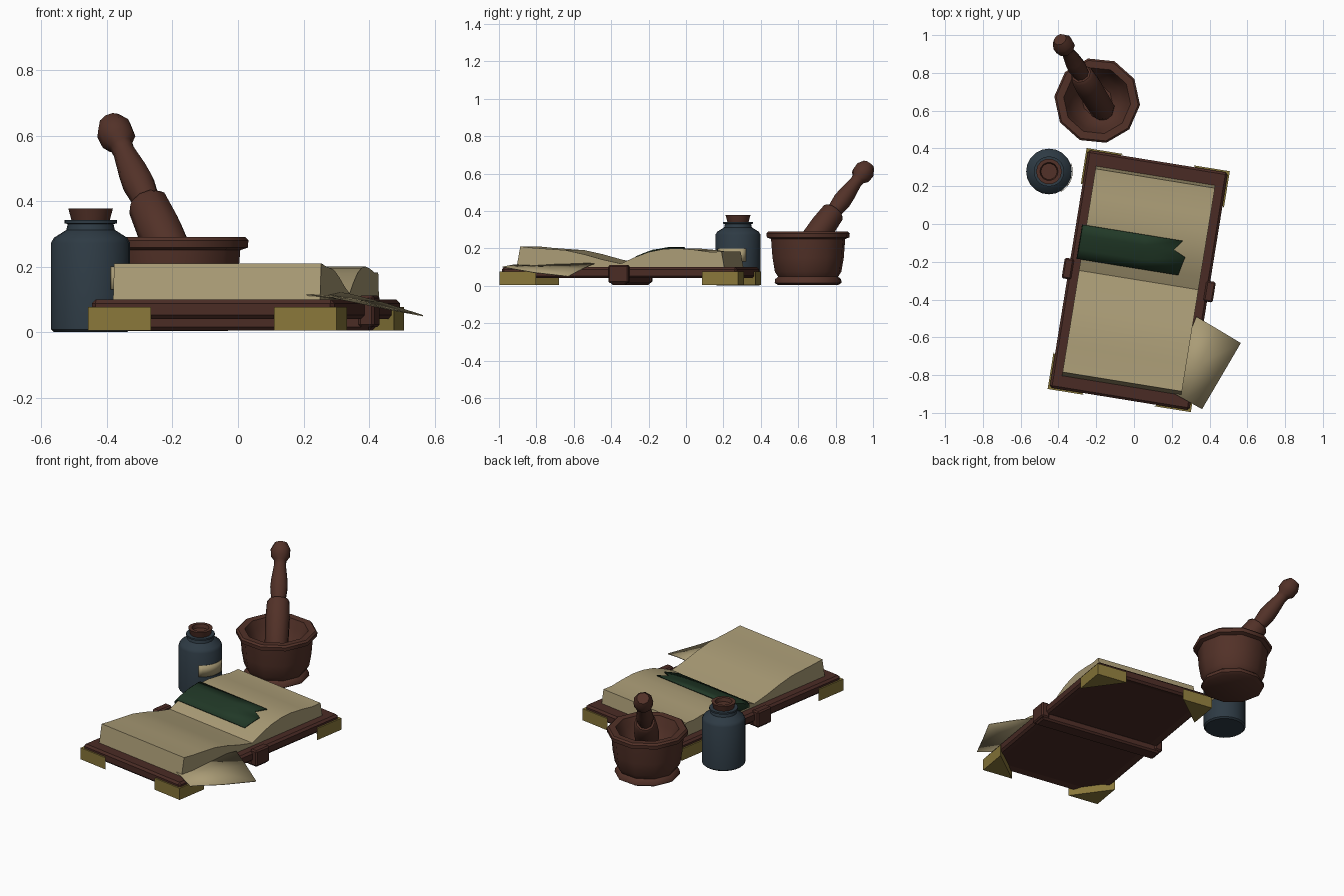
import bpy, bmesh, math
from mathutils import Vector, Matrix

cube = bpy.data.objects.get("Cube")
if cube:
    bpy.data.objects.remove(cube, do_unlink=True)


def material(name, rgb):
    m = bpy.data.materials.new(name)
    m.use_nodes = True
    m.diffuse_color = (*rgb, 1)
    bsdf = m.node_tree.nodes["Principled BSDF"]
    bsdf.inputs["Base Color"].default_value = (*rgb, 1)
    bsdf.inputs["Roughness"].default_value = 0.9
    return m


WOOD = material("red brown wood", (0.085, 0.031, 0.021))
LEATHER = material("dark brown leather", (0.068, 0.024, 0.018))
PAPER = material("parchment", (0.40, 0.33, 0.18))
BRASS = material("dull brass", (0.25, 0.185, 0.042))
GREEN = material("dark green cloth", (0.015, 0.040, 0.020))
GLASS = material("blue grey glass", (0.027, 0.043, 0.058))

BOOK = Matrix.Translation((0.025, -0.297, 0)) @ Matrix.Rotation(math.radians(-9.2), 4, 'Z')


def finish(name, bm, mat, matrix=None, smooth=None):
    bmesh.ops.recalc_face_normals(bm, faces=bm.faces)
    me = bpy.data.meshes.new(name)
    bm.to_mesh(me)
    bm.free()
    me.materials.append(mat)
    ob = bpy.data.objects.new(name, me)
    bpy.context.collection.objects.link(ob)
    if matrix:
        ob.matrix_world = matrix
    if smooth:
        bpy.ops.object.select_all(action='DESELECT')
        ob.select_set(True)
        bpy.context.view_layer.objects.active = ob
        bpy.ops.object.shade_smooth_by_angle(angle=math.radians(smooth))
    return ob


def box(name, lo, hi, mat, matrix=BOOK, bevel=0):
    bm = bmesh.new()
    bmesh.ops.create_cube(bm, size=1)
    lo, hi = Vector(lo), Vector(hi)
    for v in bm.verts:
        v.co = [(a + b) / 2 + c * (b - a) for a, b, c in zip(lo, hi, v.co)]
    if bevel:
        bmesh.ops.bevel(bm, geom=bm.edges[:], offset=bevel, segments=1, affect='EDGES')
    return finish(name, bm, mat, matrix)


def prism(name, points, direction, mat, matrix=BOOK, smooth=None):
    bm = bmesh.new()
    face = bm.faces.new([bm.verts.new(p) for p in points])
    new = bmesh.ops.extrude_face_region(bm, geom=[face])["geom"]
    bmesh.ops.translate(bm, vec=direction, verts=[g for g in new if isinstance(g, bmesh.types.BMVert)])
    return finish(name, bm, mat, matrix, smooth)


def sheet(name, rows, mat, matrix=None, thick=0.004, smooth=40):
    bm = bmesh.new()
    grid = [[bm.verts.new(p) for p in row] for row in rows]
    for a, b in zip(grid, grid[1:]):
        for i in range(len(a) - 1):
            bm.faces.new((a[i], a[i + 1], b[i + 1], b[i]))
    ob = finish(name, bm, mat, matrix, smooth)
    mod = ob.modifiers.new("thickness", 'SOLIDIFY')
    mod.thickness = thick
    mod.offset = 0
    return ob


def lathe(name, profile, sides, mat, matrix, smooth=40, turn=0):
    """Rings of (radius, height); both ends are capped."""
    bm = bmesh.new()
    rings = []
    for r, z in profile:
        rings.append([bm.verts.new((r * math.cos(a), r * math.sin(a), z))
                      for a in (2 * math.pi * i / sides + turn for i in range(sides))])
    for a, b in zip(rings, rings[1:]):
        for i in range(sides):
            j = (i + 1) % sides
            bm.faces.new((a[i], a[j], b[j], b[i]))
    bm.faces.new(rings[0])
    bm.faces.new(rings[-1])
    return finish(name, bm, mat, matrix, smooth)


# Book cover with sunken panels underneath
cover = box("book_cover", (-0.375, -0.637, 0.04), (0.375, 0.637, 0.1), LEATHER, bevel=0.012)
bm = bmesh.new()
bm.from_mesh(cover.data)
under = [f for f in bm.faces if f.normal.z < -0.9]
bmesh.ops.inset_region(bm, faces=under, thickness=0.05, depth=-0.01)
bm.to_mesh(cover.data)
bm.free()

# Spine bar with a raised block at each end
box("spine_bar", (-0.395, -0.045, 0.005), (0.395, 0.045, 0.055), LEATHER, bevel=0.01)
for side, x in (("right", -0.38), ("left", 0.38)):
    box("spine_end_" + side, (x - 0.025, -0.055, 0.015), (x + 0.025, 0.055, 0.112), LEATHER, bevel=0.008)

# Brass corner feet
for sx in (-1, 1):
    for sy in (-1, 1):
        corner = [(sx * 0.384, sy * 0.646, 0.005), (sx * 0.19, sy * 0.646, 0.005),
                  (sx * 0.384, sy * 0.45, 0.005)]
        name = "corner_%s_%s" % ("front" if sy < 0 else "back", "left" if sx > 0 else "right")
        prism(name, corner, (0, 0, 0.071), BRASS)

# Open page block, waved along its length
WAVE = [(-0.545, 0.21), (-0.48, 0.203), (-0.4, 0.197), (-0.3, 0.19), (-0.2, 0.168), (-0.1, 0.14),
        (0, 0.118), (0.07, 0.15), (0.15, 0.18), (0.23, 0.196), (0.31, 0.2), (0.4, 0.192),
        (0.48, 0.181), (0.545, 0.182)]


def page_height(y):
    for (y0, z0), (y1, z1) in zip(WAVE, WAVE[1:]):
        if y <= y1:
            return z0 + (z1 - z0) * (y - y0) / (y1 - y0)


outline = [(-0.32, y, z) for y, z in [(-0.565, 0.098)] + WAVE + [(0.56, 0.098)]]
prism("pages", outline, (0.64, 0, 0), PAPER, smooth=28)

# Loose page sliding out of the front
sheet("loose_page", [
    [(0.18, -0.88, 0.115), (0.25, -0.69, 0.12), (0.33, -0.49, 0.118)],
    [(0.27, -0.93, 0.11), (0.35, -0.74, 0.098), (0.44, -0.555, 0.09)],
    [(0.36, -0.98, 0.1), (0.46, -0.81, 0.07), (0.565, -0.63, 0.05)]], PAPER)

# Cloth bookmark draped over one edge, notched at the other
rows = []
for y, tip in ((0.06, 0.202), (0.11, 0.212), (0.158, 0.223), (0.188, 0.157), (0.242, 0.198)):
    z = page_height(y) + 0.008
    rows.append([(-0.34, y, 0.125), (-0.337, y, z - 0.012), (-0.32, y, z), (0, y, z), (tip, y, z)])
sheet("bookmark", rows, GREEN, BOOK, 0.006)

# Ink bottle, hollow stopper and wrapped label
bottle = Matrix.Translation((-0.45, 0.278, 0))
lathe("bottle", [(0.112, 0), (0.121, 0.008), (0.121, 0.272), (0.112, 0.288), (0.074, 0.312),
                 (0.07, 0.33), (0.08, 0.332), (0.08, 0.342), (0.06, 0.342)], 20, GLASS, bottle)
lathe("stopper", [(0.058, 0.34), (0.068, 0.377), (0.048, 0.377), (0.043, 0.355)], 14, WOOD, bottle)
angles = [math.radians(-60 + 10 * i) for i in range(9)]
sheet("bottle_label", [[(0.124 * math.cos(a), 0.124 * math.sin(a), z) for a in angles]
                       for z in (0.13, 0.2)], PAPER, bottle, 0.003)

# Mortar
lathe("mortar", [(0.165, 0.004), (0.183, 0.015), (0.18, 0.035), (0.164, 0.048), (0.182, 0.075),
                 (0.195, 0.15), (0.203, 0.25), (0.226, 0.258), (0.228, 0.28), (0.218, 0.29),
                 (0.178, 0.288), (0.16, 0.24), (0.13, 0.17), (0.08, 0.125)],
      10, WOOD, Matrix.Translation((-0.195, 0.653, 0)), 42, -0.1)

# Pestle leaning on the rim
axis = Vector((-0.11, 0.18, 0.24))
tilt = axis.to_track_quat('Z', 'Y').to_matrix().to_4x4()
lathe("pestle", [(0.05, 0), (0.066, 0.03), (0.07, 0.25), (0.064, 0.345), (0.053, 0.36),
                 (0.042, 0.362), (0.05, 0.43), (0.046, 0.48), (0.034, 0.56), (0.036, 0.585),
                 (0.054, 0.607), (0.056, 0.65), (0.035, 0.687)],
      9, WOOD, Matrix.Translation((-0.155, 0.59, 0.13)) @ tilt, 42)
